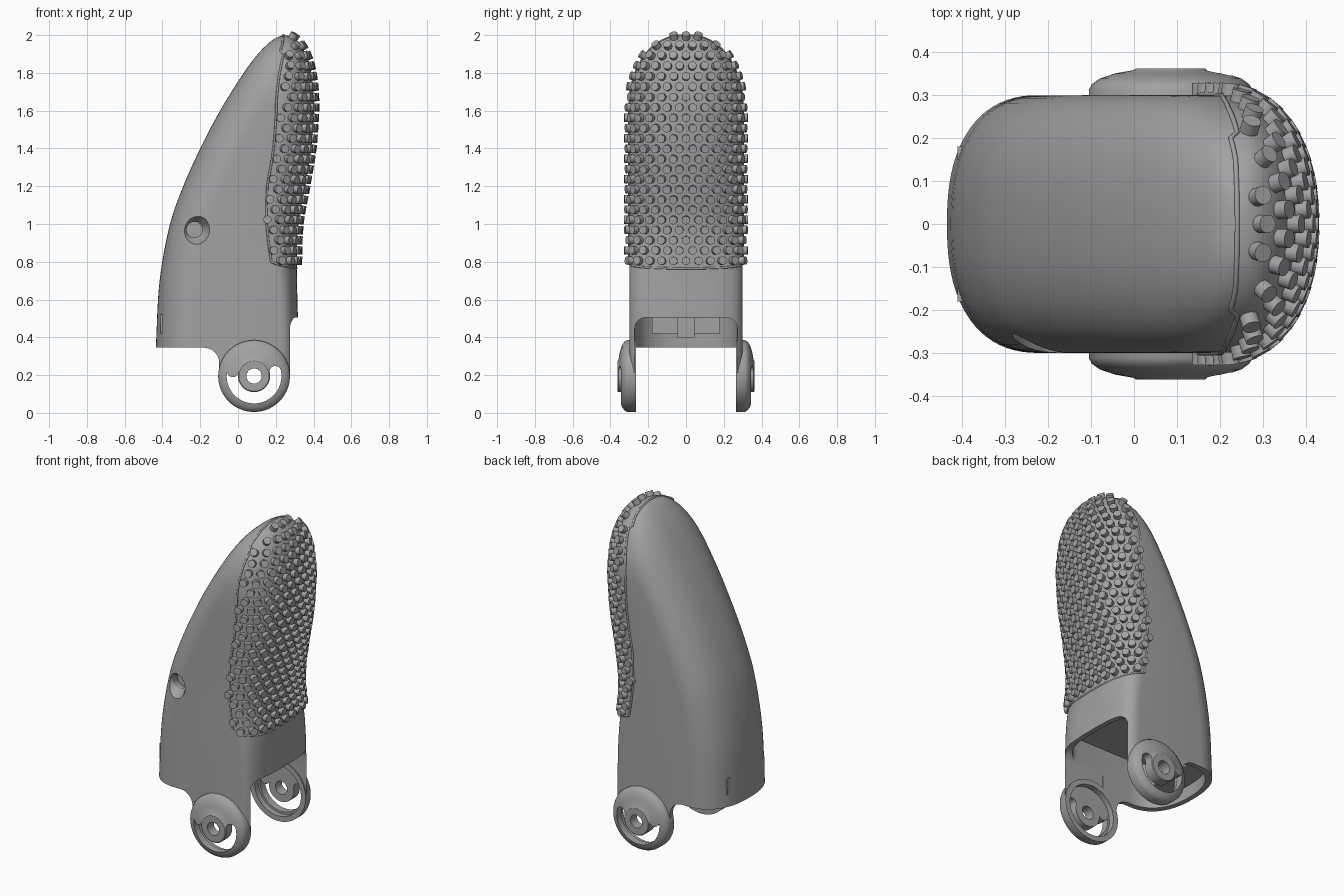
import bpy, bmesh, math
from mathutils import Vector, Matrix

if "Cube" in bpy.data.objects:
    bpy.data.objects.remove(bpy.data.objects["Cube"])

grey = bpy.data.materials.new("plain grey")
grey.use_nodes = True
grey.diffuse_color = (0.36, 0.36, 0.36, 1)
grey.node_tree.nodes["Principled BSDF"].inputs["Base Color"].default_value = grey.diffuse_color

EAR_X, EAR_Z, SHOULDER, TIP = 0.085, 0.195, 1.6, 2.0

# Outline tables: (height, value)
BACK = [(.35, -.435), (.7, -.415), (1, -.36), (1.2, -.29), (1.4, -.2), (1.6, -.095),
        (1.8, .03), (1.9, .105), (1.96, .165), (1.985, .2), (2, .24)]
FRONT = [(.4, .32), (.76, .312), (1, .32), (1.2, .355), (1.4, .388), (1.6, .403)]
SEAM = [(.765, .31), (.79, .2), (.83, .12), (.9, .072), (1, .065), (1.2, .1), (1.4, .15),
        (1.6, .195), (1.8, .22), (2, .24)]
ROUND = [(.7, .12), (1.2, .2)]
SQUARE = [(.6, 3), (.9, 2.2)]


def lookup(table, z):
    """Smooth interpolation through a table."""
    z = min(max(z, table[0][0]), table[-1][0])
    i = next(k for k in range(len(table) - 1) if z <= table[k + 1][0])

    def slope(k):
        a, b = table[max(k - 1, 0)], table[min(k + 1, len(table) - 1)]
        return (b[1] - a[1]) / (b[0] - a[0])
    (za, a), (zb, b) = table[i], table[i + 1]
    h = zb - za
    t = (z - za) / h
    ease = t * t * (3 - 2 * t)
    return (a + (b - a) * ease + h * slope(i) * t * (1 - t) ** 2
            - h * slope(i + 1) * t * t * (1 - t))


def front_x(z):
    if z <= SHOULDER:
        return lookup(FRONT, z)
    t = min((z - SHOULDER) / (TIP - SHOULDER), 1)
    return .24 + .163 * (1 - t ** 2.4) ** .4545


def half_width(z):
    t = min(max((z - SHOULDER) / (TIP - SHOULDER), 0), 1)
    return .3 * (1 - t ** 2.2) ** .4545


def section(z, count, inset=0):
    """Rounded cross-section, starting at the middle of the pad side."""
    xl, xr, w = lookup(BACK, z) + inset, front_x(z) - inset, half_width(z) - inset
    room = max(xr - xl, 0) * .47
    right, left = min(lookup(ROUND, z), room), min(.22, room)
    points = []
    for k in range(count):
        a = math.tau * k / count
        c, s = math.cos(a), math.sin(a)
        p = 2 / (lookup(SQUARE, z) if c > 0 else 2.4)
        x = xr - right + right * c ** p if c > 0 else xl + left - left * (-c) ** p
        points.append(Vector((x, math.copysign(abs(s) ** p * w, s), z)))
    return points


def finish(name, bm):
    bmesh.ops.recalc_face_normals(bm, faces=bm.faces)
    mesh = bpy.data.meshes.new(name)
    bm.to_mesh(mesh)
    bm.free()
    mesh.materials.append(grey)
    ob = bpy.data.objects.new(name, mesh)
    bpy.context.collection.objects.link(ob)
    return ob


def smooth(ob):
    bpy.ops.object.select_all(action='DESELECT')
    ob.select_set(True)
    bpy.context.view_layer.objects.active = ob
    bpy.ops.object.shade_smooth_by_angle(angle=math.radians(32))


def skin(name, rings, closed=False):
    """Join rings of points into a tube, capped unless closed on itself."""
    bm = bmesh.new()
    loops = [[bm.verts.new(p) for p in ring] for ring in rings]
    n = len(loops[0])
    for a, b in zip(loops, loops[1:] + loops[:1] if closed else loops[1:]):
        for k in range(n):
            bm.faces.new((a[k], a[(k + 1) % n], b[(k + 1) % n], b[k]))
    if not closed:
        bm.faces.new(loops[0])
        bm.faces.new(loops[-1])
    return finish(name, bm)


def prism(name, outline, place, low, high):
    return skin(name, [[place(u, v, d) for u, v in outline] for d in (low, high)])


def along_y(x, z, y):
    return Vector((x, y, z))


def along_x(y, z, x):
    return Vector((x, y, z))


def arc(cx, cz, r, start, end, steps):
    angles = [math.radians(start + (end - start) * k / steps) for k in range(steps + 1)]
    return [(cx + r * math.cos(a), cz + r * math.sin(a)) for a in angles]


def cut(ob, *cutters):
    """Apply boolean differences and remove the cutters."""
    bpy.context.view_layer.objects.active = ob
    for cutter in cutters:
        cutter.hide_render = True
        mod = ob.modifiers.new("cut", 'BOOLEAN')
        mod.operation, mod.solver, mod.object = 'DIFFERENCE', 'EXACT', cutter
        bpy.ops.object.modifier_apply(modifier=mod.name)
        bpy.data.objects.remove(cutter)


# Fingertip shell
levels = [.2 + .05 * k for k in range(28)]
levels += [SHOULDER + .3999 * math.sin(math.pi / 2 * k / 20) for k in range(1, 21)]
shell = skin("fingertip_shell", [section(z, 80) for z in levels])
cavity = skin("cavity", [section(.1 + .04 * k, 80, .03) for k in range(14)])
heel = prism("heel_trim", [(-1, 0), (-1, .345)] + arc(-.18, .265, .08, 90, 0, 8) + [(-.1, 0)],
             along_y, -1, 1)
arch = prism("arch", [(.272, 0)] + arc(.212, .445, .06, 0, 90, 6)
             + arc(-.212, .445, .06, 90, 180, 6) + [(-.272, 0)], along_x, 0, 1)
ear_gap = prism("ear_gap", arc(EAR_X, EAR_Z, .17, 0, 352.5, 47), along_y, -1, 1)


# Countersunk screw hole on one side
def ring_y(r, y):
    return [Vector((x, y, z)) for x, z in arc(-.23, .97, r, 0, 352.5, 47)]


screw = skin("screw_hole", [ring_y(.083, -.4), ring_y(.08, -.298), ring_y(.042, -.24), ring_y(.042, -.2)])
cut(shell, cavity, heel, arch, ear_gap, screw)
smooth(shell)

# Pivot ears: turned disc with a centre hole and a curved slot
PROFILE = [(.04, .3), (.04, .362), (.08, .362), (.085, .358), (.13, .35), (.165, .338),
           (.183, .325), (.19, .312), (.19, .265), (.158, .265), (.158, .3)]
for side, word in ((-1, "right"), (1, "left")):
    rings = []
    for k in range(64):
        a = math.tau * k / 64
        rings.append([Vector((EAR_X + r * math.cos(a), side * y, EAR_Z + r * math.sin(a)))
                      for r, y in PROFILE])
    ear = skin(word + "_pivot_ear", rings, closed=True)
    mid, half = .115, .03
    ends = [(EAR_X + mid * math.cos(math.radians(a)), EAR_Z + mid * math.sin(math.radians(a)))
            for a in (372, 168)]
    slot = (arc(EAR_X, EAR_Z, mid + half, 168, 372, 32) + arc(*ends[0], half, 12, 192, 10)[1:-1]
            + arc(EAR_X, EAR_Z, mid - half, 372, 168, 32) + arc(*ends[1], half, -12, -192, 10)[1:-1])
    cut(ear, prism("slot", slot, along_y, -1, 1))
    smooth(ear)


# Inner stop: cross ledge and centre tab
def box(name, x, y, z, sx, sy, sz):
    bm = bmesh.new()
    bmesh.ops.create_cube(bm, size=1, matrix=Matrix.Translation((x, y, z)) @ Matrix.Diagonal((sx, sy, sz, 1)))
    return finish(name, bm)


box("inner_ledge", -.33, 0, .47, .16, .36, .1)
box("inner_tab", -.22, 0, .5, .1, .09, .2)


# Seam lip around the grip pad
def seam_point(z, side):
    x = lookup(SEAM, z)
    ring = [p for p in section(z, 400)[:201]]
    p = min(ring, key=lambda q: abs(q.x - x))
    return Vector((p.x, side * p.y, z))


heights = [.765 + .004 * k for k in range(18)] + [.84 + .04 * k for k in range(27)]
heights += [1.9 + .0999 * math.sin(math.pi / 2 * k / 10) for k in range(11)]
path = [seam_point(z, 1) for z in heights] + [seam_point(z, -1) for z in reversed(heights)]
curve = bpy.data.curves.new("pad_seam", 'CURVE')
curve.dimensions, curve.bevel_depth, curve.bevel_resolution = '3D', .006, 2
spline = curve.splines.new('POLY')
spline.points.add(len(path) - 1)
for point, p in zip(spline.points, path):
    point.co = (*p, 1)
spline.use_cyclic_u = True
curve.materials.append(grey)
bpy.context.collection.objects.link(bpy.data.objects.new("pad_seam", curve))

# Grip pad studs in staggered rows, standing on the surface
PITCH, STUD, HEIGHT = .063, .022, .028
studs = bmesh.new()
z, row = .805, 0
while z < 1.992:
    ring, above, below = (section(v, 600)[:301] for v in (z, min(z + .004, 1.9995), z - .004))
    travel, target = 0, PITCH / 2 if row % 2 else 0
    for k in range(1, 300):
        if travel >= target:
            target += PITCH
            p = ring[k - 1]
            if p.x > lookup(SEAM, z) + .026:
                n = (ring[k + 1] - ring[k - 1]).cross(above[k] - below[k]).normalized()
                for side in ((1, -1) if p.y > .001 else (1,)):
                    flip = Vector((1, side, 1))
                    turn = (n * flip).to_track_quat('Z', 'Y').to_matrix().to_4x4()
                    bmesh.ops.create_cone(studs, cap_ends=True, segments=14, radius1=STUD,
                                          radius2=STUD, depth=HEIGHT * 1.4,
                                          matrix=Matrix.Translation((p + n * HEIGHT * .3) * flip) @ turn)
        travel += (ring[k] - ring[k - 1]).length
    slope = (front_x(z + .003) - front_x(z - .003)) / .006
    z += PITCH * .866 / math.sqrt(1 + slope * slope)
    row += 1
smooth(finish("grip_studs", studs))
